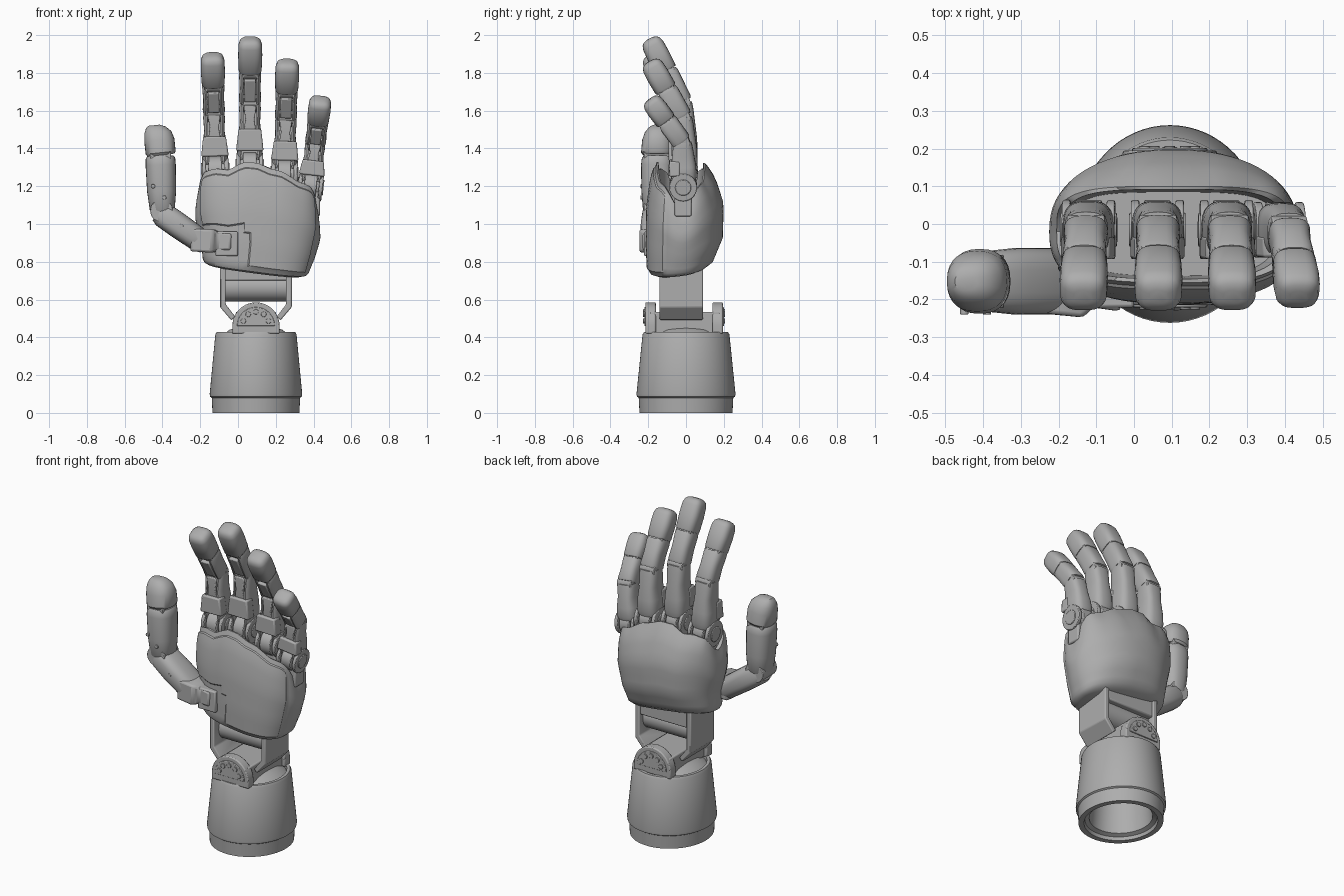
import bpy, bmesh
from math import sin, cos, pi, radians, exp
from mathutils import Vector

cube = bpy.data.objects.get("Cube")
if cube:
    bpy.data.objects.remove(cube, do_unlink=True)

GREY = (0.42, 0.42, 0.42, 1)
metal = bpy.data.materials.new("plain grey")
metal.use_nodes = True
metal.diffuse_color = GREY
for node in metal.node_tree.nodes:
    if node.type == "BSDF_PRINCIPLED":
        node.inputs["Base Color"].default_value = GREY
parts = []
X, Y, Z = Vector((1, 0, 0)), Vector((0, 1, 0)), Vector((0, 0, 1))
MID = 0.095  # x of the forearm axis


def loft(name, rings, edit=None, bevel=0):
    """Closed tube through equal rings, with a cap on each end."""
    bm = bmesh.new()
    vs = [[bm.verts.new(p) for p in ring] for ring in rings]
    n = len(vs[0])
    for a, b in zip(vs, vs[1:]):
        for i in range(n):
            j = (i + 1) % n
            bm.faces.new((a[i], a[j], b[j], b[i]))
    bm.faces.new(vs[0][::-1])
    bm.faces.new(vs[-1])
    bmesh.ops.recalc_face_normals(bm, faces=bm.faces)
    if edit:
        edit(bm)
    mesh = bpy.data.meshes.new(name)
    bm.to_mesh(mesh)
    bm.free()
    mesh.materials.append(metal)
    ob = bpy.data.objects.new(name, mesh)
    bpy.context.collection.objects.link(ob)
    if bevel:
        mod = ob.modifiers.new("soft edges", "BEVEL")
        mod.width, mod.segments, mod.limit_method = bevel, 2, "ANGLE"
    parts.append(ob)
    return ob


def unit(angle, p):
    c, s = cos(angle), sin(angle)
    f = lambda k: (1 if k > 0 else -1) * abs(k) ** (2 / p)
    return f(c), f(s)


def oval(p=2, n=28):
    return [unit(2 * pi * i / n, p) for i in range(n)]


SQUARE = [(-1, -1), (1, -1), (1, 1), (-1, 1)]
# Open channel: rounded back, slot on the palm side
CHANNEL = [unit(radians(-50 + 14 * i), 3) for i in range(21)]
CHANNEL += [(-0.6, -0.84), (-0.6, 0.3), (0.6, 0.3), (0.6, -0.84)]


def sweep(name, p0, p1, rows, shape, hint=X, bevel=0):
    """Rows are (fraction, half width, half depth, depth offset)."""
    p0, p1 = Vector(p0), Vector(p1)
    w = (p1 - p0).normalized()
    u = (hint - w * hint.dot(w)).normalized()
    v = w.cross(u)
    rings = [[p0.lerp(p1, t) + u * x * a + v * (y * b + off) for x, y in shape]
             for t, a, b, off in rows]
    return loft(name, rings, bevel=bevel)


def rod(name, p0, p1, r, hint=Y, bevel=0.004):
    return sweep(name, p0, p1, [(0, r, r, 0), (1, r, r, 0)], oval(), hint, bevel)


def box(name, x, y, z, bevel=0.008):
    c = [(x[i], y[j]) for i, j in ((0, 0), (1, 0), (1, 1), (0, 1))]
    return loft(name, [[(a, b, h) for a, b in c] for h in z], bevel=bevel)


def prism(name, pts, y0, y1, bevel=0.006):
    return loft(name, [[(x, y, z) for x, z in pts] for y in (y0, y1)], bevel=bevel)


def table(keys, t):
    """Linear lookup in rows that start with the key."""
    for a, b in zip(keys, keys[1:]):
        if t <= b[0]:
            f = max(0, (t - a[0]) / (b[0] - a[0]))
            return [p + (q - p) * f for p, q in zip(a[1:], b[1:])]
    return list(keys[-1][1:])


# Forearm cuff, hollow below, with a dished top
cuff = [(.15, .3), (.172, .03), (.195, .02), (.2, 0), (.23, 0), (.234, .08),
        (.243, .086), (.245, .1), (.215, .415), (.208, .428), (.19, .428),
        (.188, .405), (.14, .44), (.06, .46)]
loft("forearm_cuff", [[(MID + r * x, 1.07 * r * y, z) for x, y in oval(n=64)] for r, z in cuff])

# Wrist hub with a bolted half disc on each end
box("wrist_block", (-.012, .202), (-.19, .18), (.42, .535))
arch = lambda r: [(MID + r * cos(pi * i / 20), .46 + r * sin(pi * i / 20)) for i in range(21)]
for y0, y1, end in ((-.16, -.215, "front"), (.14, .195, "back")):
    prism(end + "_hub_plate", [(MID + .125, .42)] + arch(.125) + [(MID - .125, .42)], y0, y1)
    out = -.006 if y1 < 0 else .006
    prism(end + "_hub_cap", arch(.1), y0, y1 + out, .003)
    for k in range(5):
        a = pi * (k + .5) / 5
        x, z = MID + .07 * cos(a), .465 + .07 * sin(a)
        rod(end + "_hub_bolt", (x, y1, z), (x, y1 + 2 * out, z), .014, X, .002)

# Yoke between hub and palm
for side, label in ((-1, "right"), (1, "left")):
    arm = [(.19, .82), (.19, .56), (.13, .49), (.11, .51), (.16, .575), (.16, .82)]
    prism(label + "_yoke_arm", [(MID + side * x, z) for x, z in arm], -.14, .09)
rod("yoke_crossbar", (-.08, -.02, .665), (.27, -.02, .665), .075)
box("yoke_bridge", (-.08, .27), (-.09, .08), (.7, .84))

# Palm shell: closed below, scalloped open rim above.
# Rows: height fraction, x range, y range, roundness of the front and of the back
COLS = 72
STEPS = [0, .02, .06, .12, .2, .28, .36, .44, .53, .62, .71, .8, .88, .95, 1]
widths = [(0, -.16, .335, -.165, .07, 2.6, 2.4), (.02, -.178, .36, -.19, .11, 2.6, 2.4),
          (.06, -.187, .375, -.202, .145, 2.6, 2.3), (.28, -.195, .405, -.208, .195, 2.5, 2.2),
          (.6, -.225, .437, -.205, .2, 2.5, 2.2), (.85, -.224, .432, -.185, .155, 2.7, 2.7),
          (1, -.205, .415, -.155, .1, 3.2, 3.8)]
rim = [(-.22, 1.22), (-.18, 1.28), (-.12, 1.295), (-.05, 1.285), (.03, 1.33), (.1, 1.325),
       (.16, 1.295), (.23, 1.28), (.32, 1.225), (.38, 1.21), (.42, 1.18)]


def palm_ring(t, shrink=1, floor=None):
    x0, x1, yf, yb, front, back = table(widths, t)
    ring = []
    for i in range(COLS):
        a = 2 * pi * i / COLS
        ux, uy = unit(a, back if sin(a) > 0 else front)
        x = (x0 + x1) / 2 + ux * (x1 - x0) / 2
        y = -.02 + uy * ((yb + .02) if uy > 0 else (-.02 - yf))
        low = .775 - .13 * (x + .19) + .13 * (y + .16)
        top = table(rim, x)[0]
        if abs(ux) > .6:
            top -= (.12 if ux > 0 else .06) * exp(-(uy / .45) ** 2)
        z = low + (top - low) * t if floor is None else floor
        ring.append((MID + (x - MID) * shrink, -.02 + (y + .02) * shrink, z))
    return ring


def raise_panel(bm):
    # Raised palm panel that leaves the thumb corner free
    bm.faces.ensure_lookup_table()
    chosen = []
    for row in range(2, len(STEPS) - 2):
        for col in range(COLS):
            a = 2 * pi * (col + .5) / COLS
            thumb_corner = row < 7 and cos(a) < (-.08 if row < 6 else -.16)
            if sin(a) < -.4 and not thumb_corner:
                chosen.append(bm.faces[row * COLS + col])
    bmesh.ops.inset_region(bm, faces=chosen, thickness=.007, depth=.006, use_even_offset=True)


loft("palm_shell", [palm_ring(t) for t in STEPS] + [palm_ring(1, .93), palm_ring(1, .87, 1.05)],
     raise_panel)
box("thumb_socket", (-.12, .0), (-.222, -.15), (.83, .96))


# Fingers: hinge, two channelled phalanges and a solid tip
def finger(name, x0, z0, x1, z1, s=1.0):
    def at(f, y):
        return Vector((x0 + (x1 - x0) * f, y, z0 + (z1 - z0) * f))
    base, pip, dip, tip = at(0, -.015), at(.5, -.022), at(.75, -.105), at(1, -.192)
    across = (X - Z * (x1 - x0) / (z1 - z0)).normalized()

    def hinge(label, p, lo, hi, r):
        rod(name + label, p + across * lo * s, p + across * hi * s, r * s)

    def run(label, p, q, rows, shape, bevel=0):
        rows = [(t, a * s, b * s, o * s) for t, a, b, o in rows]
        sweep(name + label, p, q, rows, shape, across, bevel)

    hinge("_knuckle_pin", base, -.075, .075, .045)
    for lo, hi in ((-.07, -.048), (-.035, .035), (.048, .07)):
        hinge("_knuckle_disc", base, lo, hi, .078)
    box(name + "_knuckle_post", (x0 - .05, x0 + .05), (-.06, .03), (1.04, z0 - .03))
    run("_lower_shell", base, pip, [(.12, .06, .07, 0), (.22, .068, .078, 0), (.45, .064, .077, 0),
        (.7, .054, .068, 0), (.92, .058, .06, 0), (1.02, .054, .054, 0)], CHANNEL)
    run("_lower_block", base, pip, [(.26, .073, .03, -.046), (.6, .06, .03, -.044)], SQUARE, .008)
    run("_lower_link", base, pip, [(.55, .034, .03, -.025), (.75, .024, .03, -.03),
        (.97, .034, .03, -.028)], SQUARE, .005)
    hinge("_middle_pin", pip, -.05, .05, .046)
    run("_middle_shell", pip, dip, [(.03, .054, .054, 0), (.1, .059, .06, 0), (.5, .055, .06, 0),
        (.9, .059, .06, 0), (.99, .054, .055, 0)], CHANNEL)
    run("_middle_link", pip, dip, [(.15, .03, .03, -.022), (.85, .03, .03, -.026)], SQUARE, .006)
    hinge("_tip_pin", dip, -.05, .05, .046)
    run("_tip", dip, tip, [(.01, .055, .055, 0), (.06, .061, .06, 0), (.5, .064, .061, 0),
        (.8, .062, .058, 0), (.92, .055, .05, 0), (.98, .042, .037, 0), (1.01, .024, .02, 0)],
        oval(3.1))


finger("index_finger", -.12, 1.28, -.135, 1.895)
finger("middle_finger", .062, 1.3, .065, 1.98)
finger("ring_finger", .245, 1.26, .262, 1.86)
finger("little_finger", .383, 1.2, .437, 1.66, .94)

# Thumb: base block, slanted lower part, upright middle and tip
TY = -.152
sweep("thumb_base", (-.03, TY - .03, .905), (-.24, TY, .915), [(0, .05, .045, 0), (.35, .05, .05, 0),
      (.45, .08, .062, 0), (1, .085, .06, 0)], SQUARE, Y, .012)
sweep("thumb_lower", (-.17, TY, .89), (-.42, TY, 1.065), [(0, .075, .05, 0), (.12, .088, .064, 0),
      (.6, .088, .068, 0), (.9, .08, .067, 0), (1, .068, .055, 0)], oval(2.8), Y)
rod("thumb_middle_pin", (-.405, TY - .07, 1.07), (-.405, TY + .07, 1.07), .06, X)
sweep("thumb_middle", (-.4, TY, 1.05), (-.411, TY, 1.36), [(0, .06, .055, 0), (.08, .076, .066, 0),
      (.4, .084, .077, 0), (.85, .086, .08, 0), (.96, .082, .078, 0), (1, .074, .07, 0)],
      oval(2.4), Y)
rod("thumb_tip_pin", (-.41, TY - .07, 1.365), (-.41, TY + .07, 1.365), .055, X)
sweep("thumb_tip", (-.408, TY, 1.365), (-.425, TY, 1.525), [(0, .076, .072, 0), (.08, .086, .08, 0),
      (.5, .08, .08, 0), (.75, .066, .072, .004), (.92, .045, .052, .012), (1, .024, .03, .02)],
      oval(2.4), Y)
for x, z in ((-.45, 1.2), (-.39, 1.14), (-.3, .99)):
    rod("thumb_screw", (x, TY - .07, z), (x, TY - .088, z), .011, X, .002)

# Smooth shading with sharp edges kept
for ob in parts:
    ob.select_set(True)
bpy.context.view_layer.objects.active = parts[0]
bpy.ops.object.shade_smooth_by_angle(angle=radians(38))
